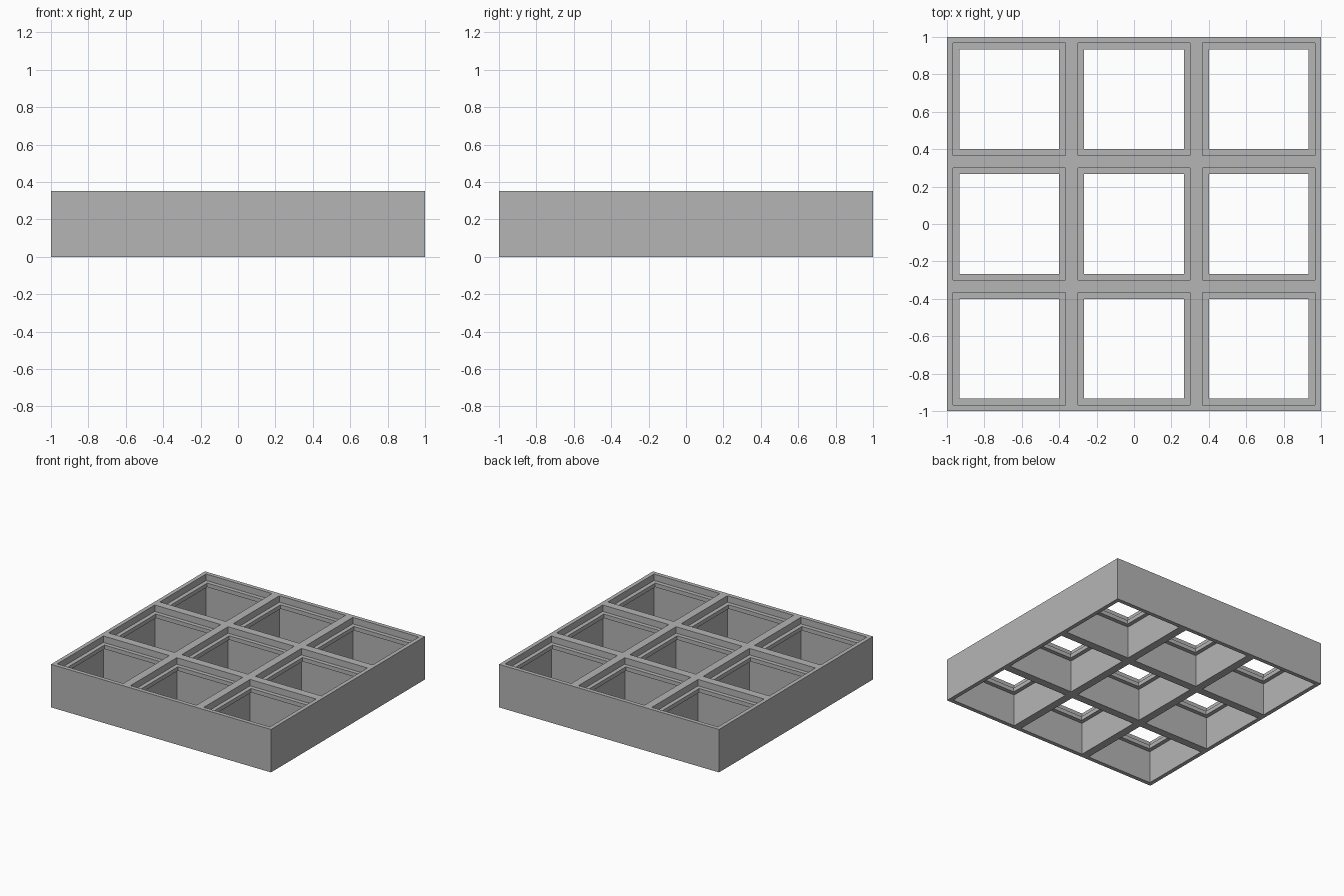
import bpy
import bmesh

cube = bpy.data.objects.get("Cube")
if cube:
    bpy.data.objects.remove(cube, do_unlink=True)

# Main sizes
CELLS = 3
PITCH = 2 / CELLS
HEIGHT = 0.353
WALL = 0.0333
LEDGE_TOP, LEDGE_BOTTOM = 0.3, 0.267

TILE = PITCH / 2
POCKET = TILE - WALL
HOLE = POCKET - WALL

# Section of one cell, from top rim over the ledge to the bottom rim
SECTION = [(TILE, HEIGHT), (POCKET, HEIGHT), (POCKET, LEDGE_TOP), (HOLE, LEDGE_TOP),
           (HOLE, LEDGE_BOTTOM), (POCKET, LEDGE_BOTTOM), (POCKET, 0), (TILE, 0)]
CORNERS = [(-1, -1), (1, -1), (1, 1), (-1, 1)]


def add_cell(bm, cx, cy):
    """Sweep the section around a square cell."""
    loops = [[bm.verts.new((cx + sx * half, cy + sy * half, z)) for sx, sy in CORNERS]
             for half, z in SECTION]
    for upper, lower in zip(loops, loops[1:]):
        for i in range(4):
            j = (i + 1) % 4
            bm.faces.new((upper[i], upper[j], lower[j], lower[i]))


# Cells side by side, welded into one grid
bm = bmesh.new()
for row in range(CELLS):
    for column in range(CELLS):
        middle = (CELLS - 1) / 2
        add_cell(bm, (column - middle) * PITCH, (row - middle) * PITCH)
bmesh.ops.remove_doubles(bm, verts=bm.verts, dist=0.0005)

# Outer walls join the open top and bottom edges
rim = [e for e in bm.edges if e.is_boundary]
bmesh.ops.bridge_loops(bm, edges=rim)
bmesh.ops.recalc_face_normals(bm, faces=bm.faces)

mesh = bpy.data.meshes.new("grid_tray")
bm.to_mesh(mesh)
bm.free()
tray = bpy.data.objects.new("grid_tray", mesh)
bpy.context.collection.objects.link(tray)

# Single grey material
grey = bpy.data.materials.new("plain_grey")
grey.use_nodes = True
colour = (0.46, 0.46, 0.46, 1)
grey.diffuse_color = colour
grey.node_tree.nodes["Principled BSDF"].inputs["Base Color"].default_value = colour
mesh.materials.append(grey)
